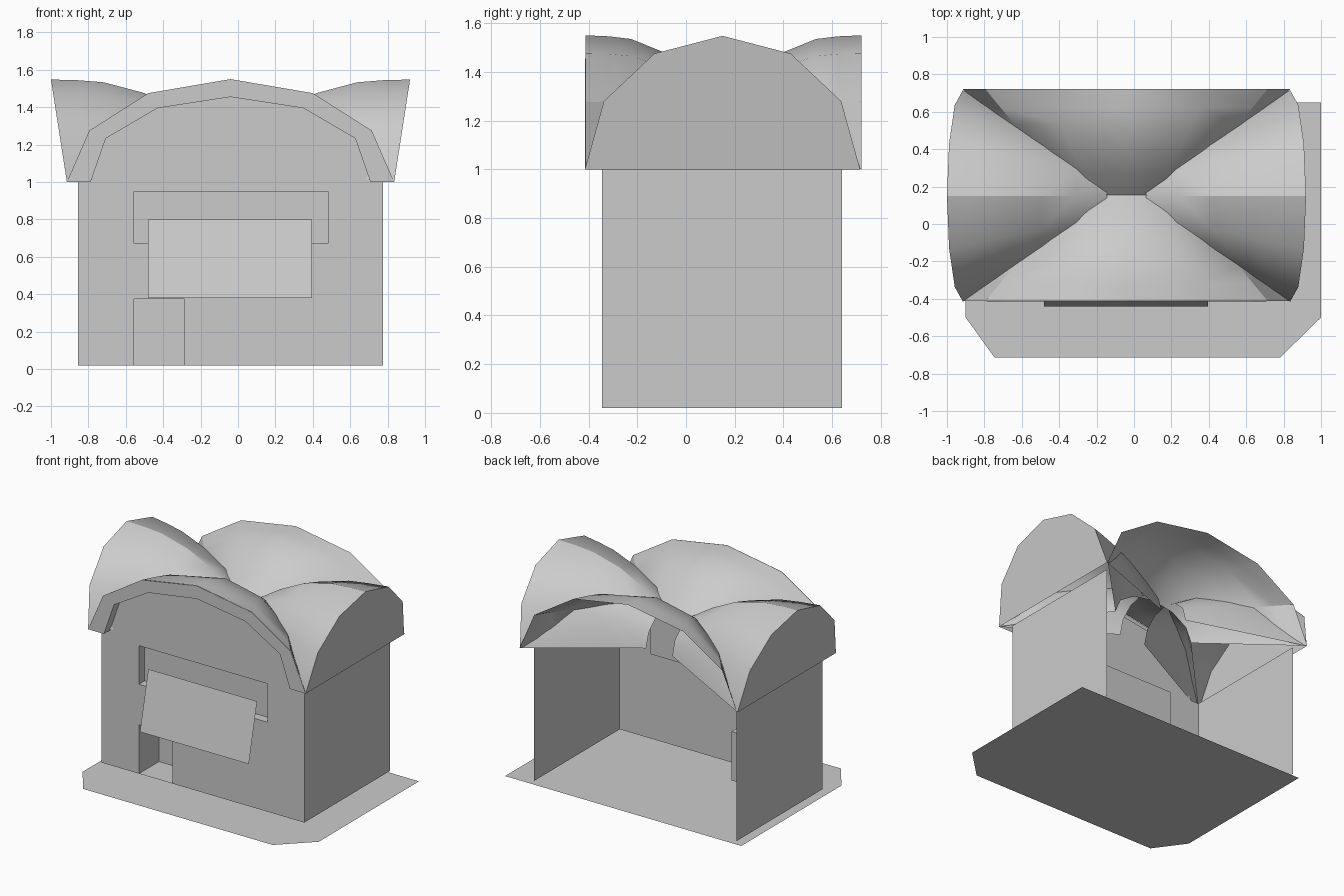
import bpy, bmesh, math
from mathutils import Vector

cube = bpy.data.objects.get("Cube")
if cube:
    bpy.data.objects.remove(cube, do_unlink=True)

# One plain material for everything
plaster = bpy.data.materials.new("plain_grey")
plaster.use_nodes = True
GREY = (0.6, 0.6, 0.6, 1.0)
plaster.diffuse_color = GREY
plaster.node_tree.nodes["Principled BSDF"].inputs["Base Color"].default_value = GREY

CX, CY = -0.04, 0.15            # centre of the house
FRONT, BACK = -0.345, 0.64      # wall planes
LEFT, RIGHT = -0.855, 0.775
EAVE = 1.0


def build(name, polys, ref, inward=False, smooth=False):
    """Surface from polygons, each facing away from (or toward) a reference point."""
    bm = bmesh.new()
    for poly in polys:
        face = bm.faces.new([bm.verts.new(p) for p in poly])
        face.normal_update()
        away = face.normal.dot(face.calc_center_median() - Vector(ref)) > 0
        if away == inward:
            face.normal_flip()
    bmesh.ops.remove_doubles(bm, verts=bm.verts, dist=0.0005)
    mesh = bpy.data.meshes.new(name)
    bm.to_mesh(mesh)
    bm.free()
    mesh.materials.append(plaster)
    obj = bpy.data.objects.new(name, mesh)
    bpy.context.collection.objects.link(obj)
    if smooth:
        bpy.ops.object.select_all(action='DESELECT')
        obj.select_set(True)
        bpy.context.view_layer.objects.active = obj
        bpy.ops.object.shade_smooth_by_angle(angle=math.radians(30))
    return obj


def upright(x0, x1, z0, z1, y):
    return [(x0, y, z0), (x1, y, z0), (x1, y, z1), (x0, y, z1)]


def box(x0, x1, y0, y1, z0, z1):
    """Faces of a box without its front."""
    a, b = upright(x0, x1, z0, z1, y0), upright(x0, x1, z0, z1, y1)
    return [b] + [[a[i], a[i - 1], b[i - 1], b[i]] for i in range(4)]


def mirrored(half):
    """Full arch from a half profile listed from eave to ridge."""
    return [(-u, z) for u, z in half] + [(u, z) for u, z in reversed(half[:-1])]


CENTRE = (CX, CY, 0.6)

# Ground slab with clipped front corners
build("ground", [[(-0.9, -0.5, 0), (-0.745, -0.715, 0), (0.78, -0.715, 0),
                  (1.0, -0.5, 0), (1.0, 0.65, 0), (-0.9, 0.65, 0)]], (0, 0, -1))

# Front wall with a doorway and a wide shop window left out
door = (-0.555, -0.285, 0.02, 0.375)
shop = (-0.555, 0.48, 0.67, 0.95)
xs = [LEFT, door[0], door[1], shop[1], RIGHT]
zs = [door[2], door[3], shop[2], shop[3], EAVE]
openings = {(1, 0), (1, 2), (2, 2)}
build("front_wall", [upright(xs[i], xs[i + 1], zs[j], zs[j + 1], FRONT)
                     for i in range(4) for j in range(4) if (i, j) not in openings], CENTRE)

# Recesses behind the openings
for name, (x0, x1, z0, z1), depth in (("door_recess", door, 0.23), ("shop_window_recess", shop, 0.065)):
    build(name, box(x0, x1, FRONT, FRONT + depth, z0, z1),
          ((x0 + x1) / 2, FRONT, (z0 + z1) / 2), inward=True)

# Side walls, the back stays open
for name, x in (("left_wall", RIGHT), ("right_wall", LEFT)):
    build(name, [[(x, FRONT, 0.02), (x, BACK, 0.02), (x, BACK, EAVE), (x, FRONT, EAVE)]], CENTRE)

# Flat window panes, upper and lower rows
rows = (("upper_window", (-0.48, -0.15, 0.18), 0.217, 1.07, 1.285),
        ("lower_window", (0.095, 0.265, 0.43), 0.094, 0.17, 0.40))
for name, starts, width, z0, z1 in rows:
    for i, x in enumerate(starts):
        build(f"{name}_{i + 1}", [upright(x, x + width, z0, z1, FRONT - 0.004)], CENTRE)

# Sloping awning board
build("awning", [[(-0.48, FRONT, 0.8), (0.395, FRONT, 0.8),
                  (0.395, -0.44, 0.38), (-0.48, -0.44, 0.38)]], CENTRE)

# Gable arches: half profiles as (offset from centre, height)
wide = mirrored([(0.875, 1.0), (0.755, 1.275), (0.44, 1.475), (0, 1.55)])
inner = mirrored([(0.748, 1.0), (0.667, 1.233), (0.39, 1.395), (0, 1.455)])
deep = mirrored([(0.565, 1.0), (0.487, 1.28), (0.28, 1.475), (0, 1.548)])
EDGE = -0.415


def arch(profile, y):
    return [(CX + u, y, z) for u, z in profile]


build("front_gable_wall", [arch(inner, FRONT)], CENTRE)
out, inn, rec = arch(wide, EDGE), arch(inner, EDGE), arch(inner, FRONT)
build("front_gable_trim", [[out[i], out[i + 1], inn[i + 1], inn[i]] for i in range(6)], CENTRE)
build("front_gable_reveal", [[inn[i], inn[i + 1], rec[i + 1], rec[i]] for i in range(6)],
      (CX, EDGE, 1.1), inward=True)

# Roof wings: arches that shrink and sag toward the middle, as (step, ridge height)
SAG = [(0, 1.55), (0.17, 1.546), (0.33, 1.535), (0.58, 1.478), (0.8, 1.385), (1, 1.275)]


def wing(name, profile, place):
    rings = []
    for t, ridge in SAG:
        base = EAVE + 0.07 * t
        lift = (ridge - base) / 0.55
        rings.append([place(u * (1 - 0.62 * t), base + (z - EAVE) * lift, z, t) for u, z in profile])
    build(name, [[a[i], a[i + 1], b[i + 1], b[i]]
                 for a, b in zip(rings, rings[1:]) for i in range(6)],
          (CX, CY, 0.3), smooth=True)
    return rings[0]


for name, s in (("front_roof_wing", -1), ("back_roof_wing", 1)):
    wing(name, wide, lambda u, z, z0, t: (CX + u, CY + 0.004 + s * 0.567 * (1 - t), z))

for name, s in (("left_roof_wing", 1), ("right_roof_wing", -1)):
    def place(u, z, z0, t):
        flare = 0.875 + 0.155 * (z0 - EAVE)      # gable leans outward
        return (CX + s * (flare + (0.105 - flare) * t), CY + u, z)
    end = wing(name, deep, place)
    build(name.replace("roof_wing", "gable_wall"), [end], CENTRE)
